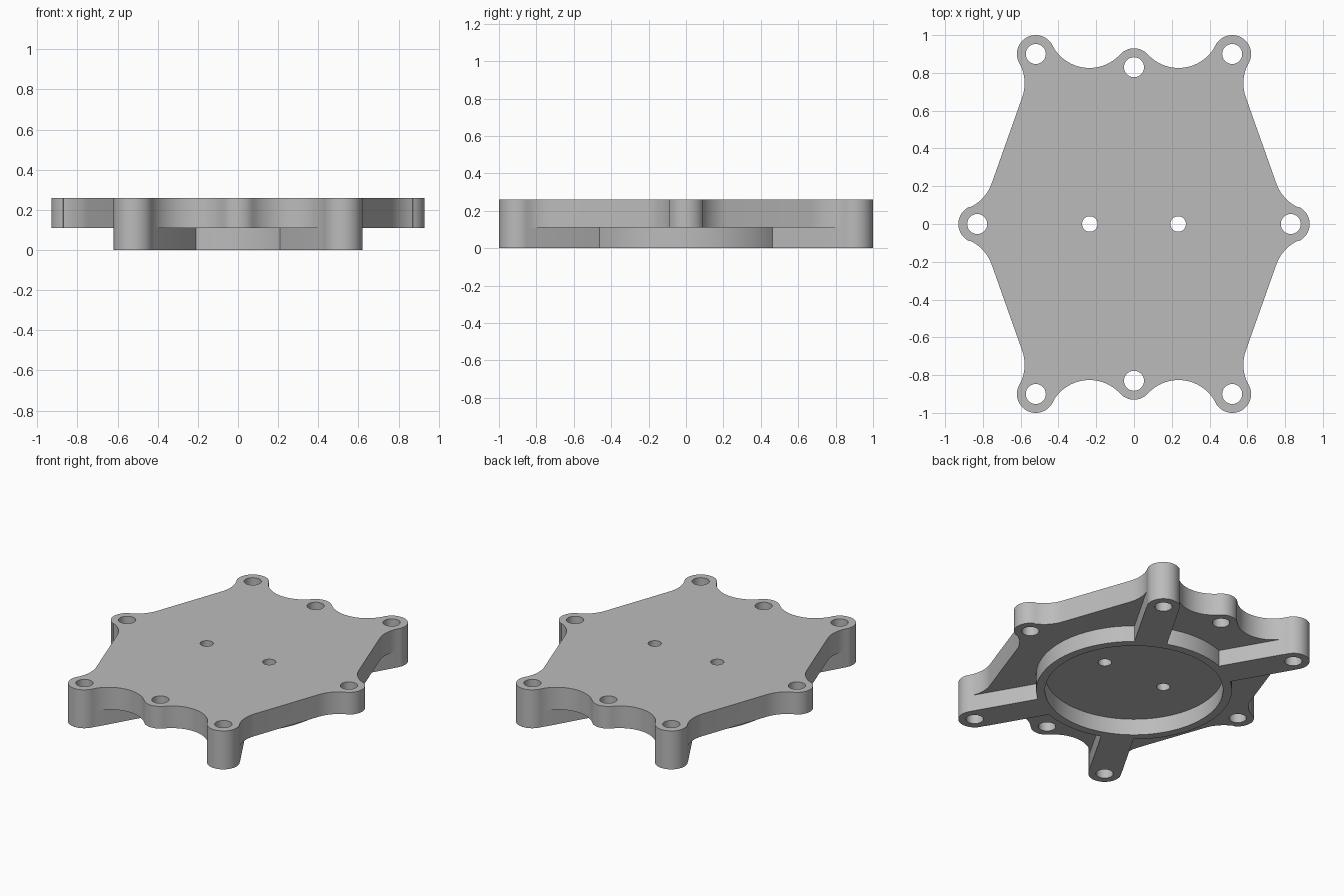
import bpy
import bmesh
from math import atan2, cos, sin, pi, radians
from mathutils import Matrix, Vector

if "Cube" in bpy.data.objects:
    bpy.data.objects.remove(bpy.data.objects["Cube"], do_unlink=True)

TOP, UNDER = 0.26, 0.11          # plate top and underside heights
BOSS, FILLET, HOLE = 0.1, 0.22, 0.053
SIDE, CORNER, END = Vector((0.83, 0)), Vector((0.52, 0.9)), Vector((0, 0.83))

grey = bpy.data.materials.new("plain grey")
grey.use_nodes = True
grey.diffuse_color = (0.5, 0.5, 0.5, 1)
grey.node_tree.nodes["Principled BSDF"].inputs["Base Color"].default_value = grey.diffuse_color


def make_object(name, bm):
    bmesh.ops.recalc_face_normals(bm, faces=bm.faces)
    mesh = bpy.data.meshes.new(name)
    bm.to_mesh(mesh)
    bm.free()
    mesh.materials.append(grey)
    obj = bpy.data.objects.new(name, mesh)
    bpy.context.collection.objects.link(obj)
    return obj


def prism(name, points, low, high):
    bm = bmesh.new()
    face = bm.faces.new([bm.verts.new((x, y, low)) for x, y in points])
    grown = bmesh.ops.extrude_face_region(bm, geom=[face])["geom"]
    verts = [g for g in grown if isinstance(g, bmesh.types.BMVert)]
    bmesh.ops.translate(bm, verts=verts, vec=(0, 0, high - low))
    return make_object(name, bm)


def arc(centre, radius, start, end, steps):
    return [centre + radius * Vector((cos(a), sin(a)))
            for a in (start + (end - start) * i / steps for i in range(steps + 1))]


def cylinder(name, centre, radius, low, high, steps=48):
    return prism(name, arc(Vector(centre), radius, 0, 2 * pi, steps)[:-1], low, high)


def combine(target, tool, operation):
    mod = target.modifiers.new(operation, "BOOLEAN")
    mod.operation, mod.solver, mod.object = operation, "EXACT", tool
    bpy.context.view_layer.objects.active = target
    bpy.ops.object.modifier_apply(modifier=mod.name)
    bpy.data.objects.remove(tool, do_unlink=True)


def heading(a, b):
    return atan2(b.y - a.y, b.x - a.x)


# Quarter outline: bosses joined by tangent fillets
low_c, high_c, scallop_c = Vector((0.961, 0.288)), Vector((0.799, 0.745)), Vector((0.236, 1.046))
flank = heading(low_c, high_c) + pi / 2
full = 2 * pi
quarter = arc(SIDE, BOSS, 0, heading(SIDE, low_c), 10)
quarter += arc(low_c, FILLET, heading(low_c, SIDE) + full, flank, 10)
quarter += arc(high_c, FILLET, flank, heading(high_c, CORNER), 10)[0:]
quarter += arc(CORNER, BOSS, heading(CORNER, high_c), heading(CORNER, scallop_c), 28)
quarter += arc(scallop_c, FILLET, heading(scallop_c, CORNER), heading(scallop_c, END), 24)
quarter += arc(END, BOSS, heading(END, scallop_c), pi / 2, 8)

# Mirror the quarter and drop doubled points
half = quarter + [Vector((-p.x, p.y)) for p in reversed(quarter)]
loop = half + [Vector((p.x, -p.y)) for p in reversed(half)]
outline = [p for i, p in enumerate(loop) if (p - loop[i - 1]).length > 0.002]

cover = prism("cover_plate", outline, 0, TOP)

# Underside recess that leaves a ring and four ribs standing
recess = prism("recess", [(-2, -2), (2, -2), (2, 2), (-2, 2)], -0.1, UNDER)
ring = cylinder("ring", (0, 0), 0.6, -0.3, 0.5, 128)
combine(ring, cylinder("ring_bore", (0, 0), 0.546, -0.4, 0.6, 128), "DIFFERENCE")
combine(recess, ring, "DIFFERENCE")
for sx in (-1, 1):
    for sy in (-1, 1):
        turn = Matrix.Rotation(atan2(sy * CORNER.y, sx * CORNER.x), 2)
        bar = [turn @ Vector(p) for p in ((0.575, -0.101), (1.3, -0.101), (1.3, 0.101), (0.575, 0.101))]
        combine(recess, prism("rib", bar, -0.3, 0.5), "DIFFERENCE")
combine(cover, recess, "DIFFERENCE")

# Bolt holes in the bosses and two small centre holes
holes = [(s * p.x, s * p.y, HOLE) for s in (-1, 1) for p in (SIDE, END)]
holes += [(sx * CORNER.x, sy * CORNER.y, HOLE) for sx in (-1, 1) for sy in (-1, 1)]
holes += [(s * 0.234, 0, 0.041) for s in (-1, 1)]
for x, y, radius in holes:
    combine(cover, cylinder("hole", (x, y), radius, -0.2, 0.5, 40), "DIFFERENCE")

# Smooth curved walls, crisp rims
bpy.ops.object.select_all(action="DESELECT")
cover.select_set(True)
bpy.context.view_layer.objects.active = cover
bpy.ops.object.shade_smooth_by_angle(angle=radians(30))
